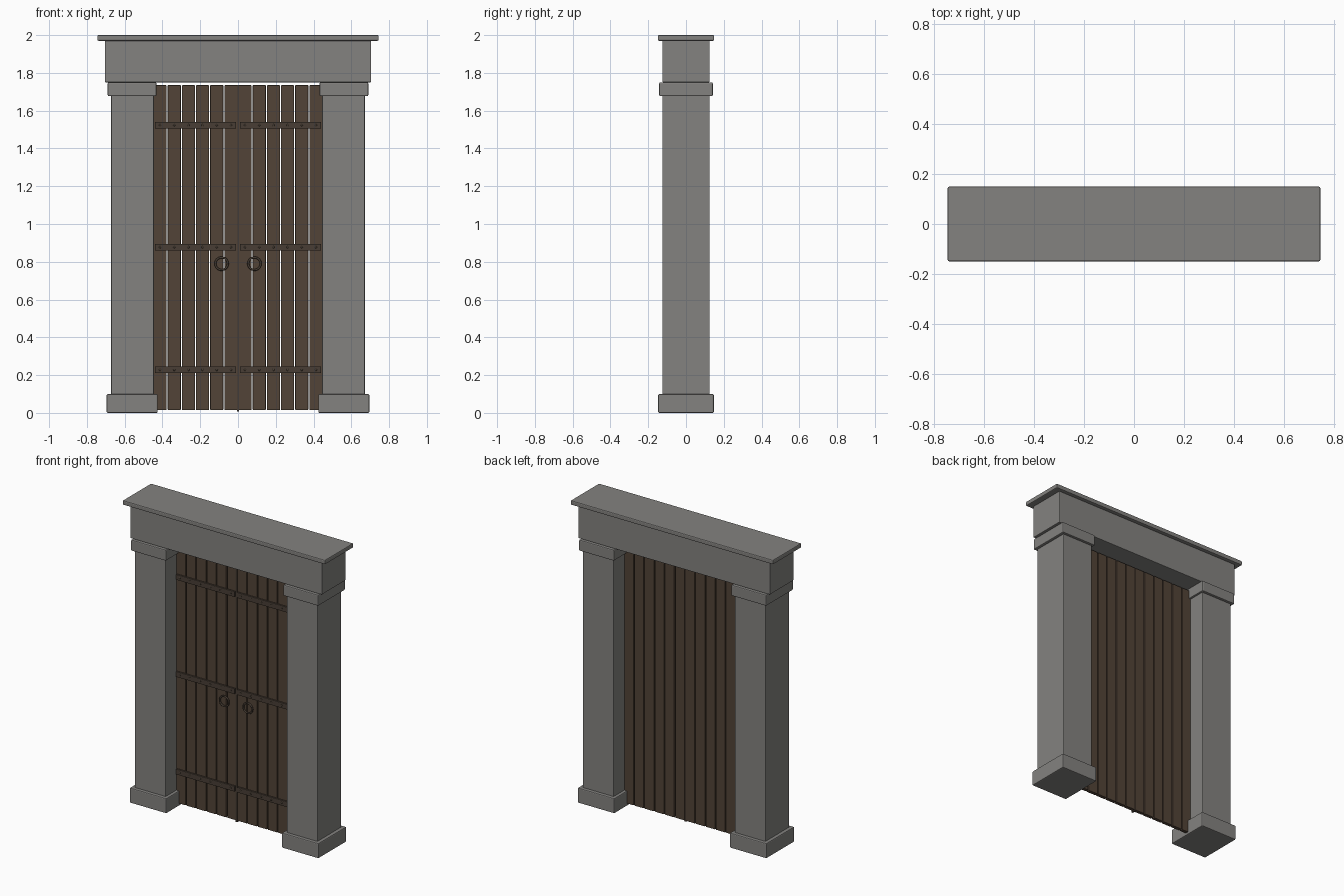
import bpy
import math

if "Cube" in bpy.data.objects:
    bpy.data.objects.remove(bpy.data.objects["Cube"], do_unlink=True)


def material(name, colour):
    m = bpy.data.materials.new(name)
    m.use_nodes = True
    m.diffuse_color = colour
    m.node_tree.nodes["Principled BSDF"].inputs["Base Color"].default_value = colour
    return m


STONE = material("grey stone", (0.23, 0.225, 0.215, 1))
WOOD = material("dark brown wood", (0.085, 0.057, 0.038, 1))
IRON = material("dark brown iron", (0.065, 0.048, 0.035, 1))


def block(name, x, y, z, mat, bevel=0.0):
    """Box from (min, max) pairs along each axis, with optional softened edges."""
    mid = [(a + b) / 2 for a, b in (x, y, z)]
    bpy.ops.mesh.primitive_cube_add(size=1, location=mid)
    ob = bpy.context.object
    ob.name = name
    ob.scale = [b - a for a, b in (x, y, z)]
    bpy.ops.object.transform_apply(location=False, rotation=False, scale=True)
    ob.data.materials.append(mat)
    if bevel:
        mod = ob.modifiers.new("soft edges", "BEVEL")
        mod.width = bevel
        mod.segments = 2
    return ob


def centred(half):
    return (-half, half)


def span(side, near, far):
    return tuple(sorted((side * near, side * far)))


# Stone lintel and its capping slab
block("lintel", centred(0.705), centred(0.125), (1.75, 1.972), STONE, 0.004)
block("cornice", centred(0.745), centred(0.149), (1.97, 2.0), STONE, 0.006)

PLANKS = 6
PITCH = 0.075
FRONT = -0.012

for side, label in ((-1, "right"), (1, "left")):
    # Pillar with base and capital
    block(label + "_pillar", span(side, 0.445, 0.672), centred(0.125),
          (0.09, 1.69), STONE, 0.004)
    block(label + "_pillar_base", span(side, 0.425, 0.695), centred(0.147),
          (0, 0.1), STONE, 0.006)
    block(label + "_pillar_capital", span(side, 0.432, 0.69), centred(0.142),
          (1.677, 1.75), STONE, 0.006)

    # Door leaf of separate planks
    for i in range(PLANKS):
        start = i * PITCH + 0.003
        block(f"{label}_plank_{i + 1}", span(side, start, start + PITCH - 0.006),
              (FRONT, -FRONT), (0.015, 1.735), WOOD, 0.003)

    # Iron straps with one rivet per plank
    for row, z in enumerate((0.228, 0.877, 1.523), 1):
        block(f"{label}_strap_{row}", span(side, 0.01, 0.44),
              (FRONT - 0.012, FRONT), (z - 0.018, z + 0.018), IRON, 0.002)
        for i in range(PLANKS):
            bpy.ops.mesh.primitive_uv_sphere_add(
                segments=10, ring_count=6, radius=0.006,
                location=(side * (i + 0.5) * PITCH, FRONT - 0.011, z))
            rivet = bpy.context.object
            rivet.name = f"{label}_rivet_{row}_{i + 1}"
            rivet.scale.y = 0.6
            rivet.data.materials.append(IRON)
            bpy.ops.object.shade_smooth()

    # Ring handle hung from a small stud
    bpy.ops.mesh.primitive_torus_add(
        major_radius=0.033, minor_radius=0.0055, major_segments=32, minor_segments=10,
        location=(side * 0.087, FRONT - 0.008, 0.79), rotation=(math.pi / 2, 0, 0))
    ring = bpy.context.object
    ring.name = label + "_ring_handle"
    ring.data.materials.append(IRON)
    bpy.ops.object.shade_smooth()

# Narrow strip covering the joint between the leaves
block("centre_strip", centred(0.006), (FRONT - 0.006, -FRONT - 0.004),
      (0.008, 1.735), IRON)
